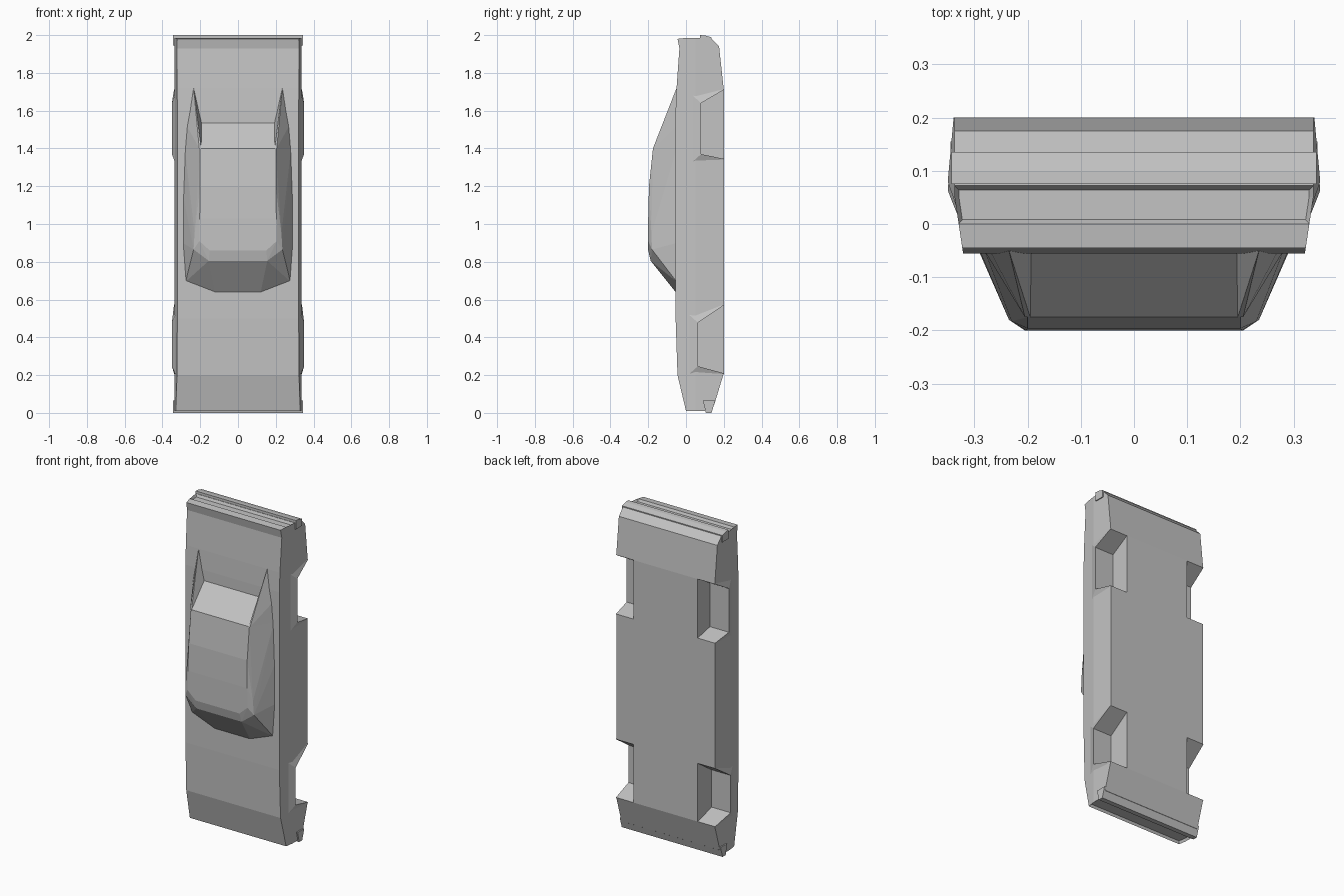
import bpy, bmesh

if "Cube" in bpy.data.objects:
    bpy.data.objects.remove(bpy.data.objects["Cube"])

paint = bpy.data.materials.new("light_grey")
paint.diffuse_color = (0.55, 0.55, 0.55, 1)
paint.use_nodes = True
paint.node_tree.nodes["Principled BSDF"].inputs["Base Color"].default_value = paint.diffuse_color


def finish(name, bm):
    bmesh.ops.recalc_face_normals(bm, faces=bm.faces[:])
    me = bpy.data.meshes.new(name)
    bm.to_mesh(me)
    bm.free()
    me.materials.append(paint)
    ob = bpy.data.objects.new(name, me)
    bpy.context.collection.objects.link(ob)
    return ob


def prism_bm(profile, x0, x1):
    """Extrude a (y, z) profile along x."""
    bm = bmesh.new()
    a = [bm.verts.new((x0, y, z)) for y, z in profile]
    b = [bm.verts.new((x1, y, z)) for y, z in profile]
    bm.faces.new(a)
    bm.faces.new(b[::-1])
    for i in range(len(a)):
        j = (i + 1) % len(a)
        bm.faces.new((a[i], b[i], b[j], a[j]))
    bmesh.ops.recalc_face_normals(bm, faces=bm.faces[:])
    return bm


def hull(name, pts):
    bm = bmesh.new()
    for p in pts:
        bm.verts.new(p)
    res = bmesh.ops.convex_hull(bm, input=bm.verts[:])
    junk = {g for g in res["geom_interior"] + res["geom_unused"]
            if isinstance(g, bmesh.types.BMVert)}
    bmesh.ops.delete(bm, geom=list(junk), context='VERTS')
    bmesh.ops.dissolve_limit(bm, angle_limit=0.01, verts=bm.verts[:], edges=bm.edges[:])
    return finish(name, bm)


def side_x(y):
    """Half width of the body at depth y."""
    if y < 0.05:
        return 0.322 + (y + 0.05) * 0.15
    return 0.337


# Body shell: long side profile with slightly sloped flanks
profile = [(0.0, 0.01), (-0.045, 0.2), (-0.055, 0.5), (-0.055, 1.6),
           (-0.05, 1.72), (-0.035, 1.93), (-0.045, 1.98), (0.0, 1.985),
           (0.072, 1.985), (0.135, 1.982), (0.175, 1.94), (0.2, 1.71),
           (0.2, 0.21), (0.15, 0.045), (0.1, 0.01)]
bm = prism_bm(profile, -1, 1)
bmesh.ops.bisect_plane(bm, geom=bm.verts[:] + bm.edges[:] + bm.faces[:],
                       plane_co=(0, 0.05, 0), plane_no=(0, 1, 0))
for v in bm.verts:
    v.co.x *= side_x(v.co.y)
bm.normal_update()
# Recessed tail panel and grille
for zsign in (1, -1):
    panel = [f for f in bm.faces if f.normal.z * zsign > 0.99
             and -0.001 < f.calc_center_median().y < 0.1
             and not (zsign > 0 and f.calc_center_median().y > 0.075)]
    bmesh.ops.inset_region(bm, faces=panel, thickness=0.008, depth=-0.015,
                           use_even_offset=True)
body = finish("body", bm)

# Wheel arches: trapezoid pockets with a slight flare
arches = {"front": [(0.2, 0.21), (0.063, 0.247), (0.063, 0.478), (0.2, 0.57)],
          "rear": [(0.2, 1.345), (0.08, 1.37), (0.08, 1.64), (0.2, 1.71)]}
bpy.context.view_layer.objects.active = body
for end, arch in arches.items():
    mid = sum(z for _, z in arch) / 4
    for s in (-1, 1):
        (y0, z0), p1, p2, (y3, z3) = arch
        cut_profile = [(0.26, z0 - 0.015), (y0, z0), p1, p2, (y3, z3), (0.26, z3 + 0.03)]
        cutter = finish("arch_cutter", prism_bm(cut_profile, s * 0.22, s * 0.5))
        cutter.hide_render = True
        mod = body.modifiers.new("arch", 'BOOLEAN')
        mod.operation = 'DIFFERENCE'
        mod.solver = 'EXACT'
        mod.object = cutter
        bpy.ops.object.modifier_apply(modifier=mod.name)
        bpy.data.objects.remove(cutter)

        bm = bmesh.new()
        lip, rim, base = [], [], []
        for i, (y, z) in enumerate(arch):
            top = i in (1, 2)
            oy = y - 0.045 if top else y
            oz = z + (0.04 if z > mid else -0.04) * (1 if top else 0.1)
            lip.append(bm.verts.new((s * (0.35 if top else 0.339), y, z)))
            rim.append(bm.verts.new((s * side_x(oy), oy, oz)))
            base.append(bm.verts.new((s * (side_x(y) - 0.002), y, z)))
        for i in range(3):
            bm.faces.new((lip[i], lip[i + 1], rim[i + 1], rim[i]))
            bm.faces.new((base[i], base[i + 1], lip[i + 1], lip[i]))
        finish(f"{end}_arch_flare", bm)

# Cabin: roof, windscreen and side glass
half = [(0.12, -0.055, 0.64), (0.277, -0.05, 0.695), (0.292, -0.05, 0.9),
        (0.29, -0.05, 1.15), (0.281, -0.05, 1.4),
        (0.155, -0.187, 0.805), (0.235, -0.18, 0.865),
        (0.15, -0.2, 0.86), (0.205, -0.2, 0.91),
        (0.23, -0.183, 0.95), (0.203, -0.2, 1.03),
        (0.2, -0.196, 1.2), (0.2, -0.175, 1.4), (0.195, -0.05, 1.54)]
low = [(x, -0.03, z) for x, y, z in half if y > -0.1]
hull("cabin", [(s * x, y, z) for s in (-1, 1) for x, y, z in half + low])

# Rear roof buttresses tapering to points on the boot
for s in (-1, 1):
    pts = [(0.235, -0.05, 1.72), (0.235, -0.03, 1.72), (0.281, -0.05, 1.4),
           (0.281, -0.03, 1.4), (0.205, -0.175, 1.4), (0.195, -0.175, 1.4),
           (0.193, -0.05, 1.54), (0.193, -0.03, 1.54), (0.2, -0.03, 1.4),
           (0.271, -0.05, 1.52)]
    hull("rear_buttress", [(s * x, y, z) for x, y, z in pts])

# Bumpers wrapping round both ends
finish("front_bumper", prism_bm([(0.09, 0.065), (0.105, 0.0), (0.135, 0.0),
                                 (0.155, 0.065)], -0.345, 0.345))
finish("rear_bumper", prism_bm([(0.075, 1.945), (0.075, 2.0), (0.1, 1.998),
                                (0.135, 1.988), (0.135, 1.945)], -0.343, 0.343))
